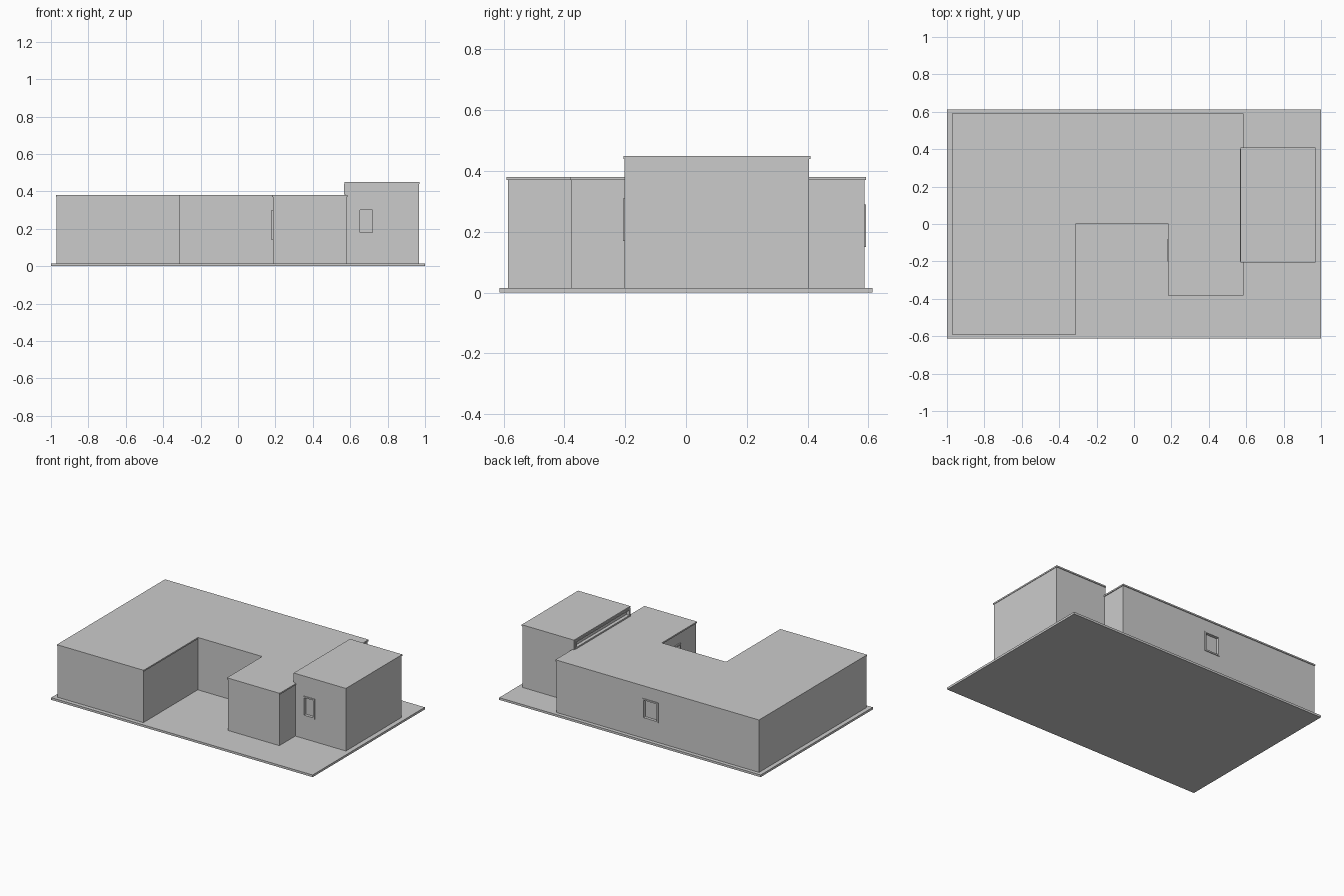
import bpy
import bmesh
from mathutils import Vector

if "Cube" in bpy.data.objects:
    bpy.data.objects.remove(bpy.data.objects["Cube"], do_unlink=True)

grey = bpy.data.materials.new("light_grey")
grey.use_nodes = True
colour = (0.6, 0.6, 0.6, 1)
grey.diffuse_color = colour
grey.node_tree.nodes["Principled BSDF"].inputs["Base Color"].default_value = colour


def prism(name, outline, z0, z1):
    """Extrude a floor-plan outline upward."""
    bm = bmesh.new()
    face = bm.faces.new([bm.verts.new((x, y, z0)) for x, y in outline])
    top = bmesh.ops.extrude_face_region(bm, geom=[face])["geom"]
    verts = [v for v in top if isinstance(v, bmesh.types.BMVert)]
    bmesh.ops.translate(bm, verts=verts, vec=(0, 0, z1 - z0))
    bmesh.ops.recalc_face_normals(bm, faces=bm.faces)
    mesh = bpy.data.meshes.new(name)
    bm.to_mesh(mesh)
    bm.free()
    mesh.materials.append(grey)
    obj = bpy.data.objects.new(name, mesh)
    bpy.context.collection.objects.link(obj)
    return obj


def rect(x0, x1, y0, y1):
    return [(x0, y0), (x1, y0), (x1, y1), (x0, y1)]


def box(name, low, high):
    return prism(name, rect(low[0], high[0], low[1], high[1]), low[2], high[2])


def cut(target, cutter):
    mod = target.modifiers.new("opening", 'BOOLEAN')
    mod.operation = 'DIFFERENCE'
    mod.solver = 'EXACT'
    mod.object = cutter
    bpy.context.view_layer.objects.active = target
    bpy.ops.object.modifier_apply(modifier=mod.name)


def window(name, wall, centre, size, normal, border=0.01, out=0.005, deep=0.015):
    """Raised frame on a wall, with a recessed pane cut behind it."""
    c, half, n = Vector(centre), Vector(size) / 2, Vector(normal)
    flat = Vector([0 if n[i] else 1 for i in range(3)])

    def span(h, back, front):
        a, b = c + n * back, c + n * front
        low = [min(a[i], b[i]) - h[i] for i in range(3)]
        high = [max(a[i], b[i]) + h[i] for i in range(3)]
        return low, high

    outer = half * flat
    frame = box(name, *span(outer, -0.005, out))
    cutter = box(name + "_cutter", *span(outer - flat * border, -deep, 0.02))
    cut(frame, cutter)
    cut(wall, cutter)
    bpy.data.objects.remove(cutter, do_unlink=True)


# Ground slab
prism("ground_slab", rect(-1, 1, -0.613, 0.613), 0, 0.015)

# Main house: U-shaped plan with a thin overhanging roof
plan = [(-0.97, -0.585), (-0.314, -0.585), (-0.314, 0.009), (0.187, 0.009),
        (0.187, -0.376), (0.58, -0.376), (0.58, 0.587), (-0.97, 0.587)]
walls = prism("house_walls", plan, 0.015, 0.37)
lip = 0.005
roof_plan = [(-0.973, -0.59), (-0.314 + lip, -0.59), (-0.314 + lip, 0.009 - lip),
             (0.187 - lip, 0.009 - lip), (0.187 - lip, -0.376 - lip),
             (0.58 + lip, -0.376 - lip), (0.58 + lip, 0.592), (-0.973, 0.592)]
prism("house_roof", roof_plan, 0.37, 0.38)

# Taller side block
tower = prism("tower_walls", rect(0.574, 0.967, -0.202, 0.405), 0.015, 0.44)
prism("tower_roof", rect(0.57, 0.97, -0.206, 0.41), 0.44, 0.45)

# Windows
window("back_window", walls, (-0.14, 0.587, 0.22), (0.12, 0, 0.14), (0, 1, 0))
window("courtyard_window", walls, (0.187, -0.14, 0.22), (0, 0.12, 0.16), (-1, 0, 0),
       out=0.008)
window("tower_front_window", tower, (0.685, -0.202, 0.24), (0.088, 0, 0.14), (0, -1, 0))
window("tower_strip_window", tower, (0.574, 0.1, 0.411), (0, 0.6, 0.056), (-1, 0, 0),
       out=0.008)
